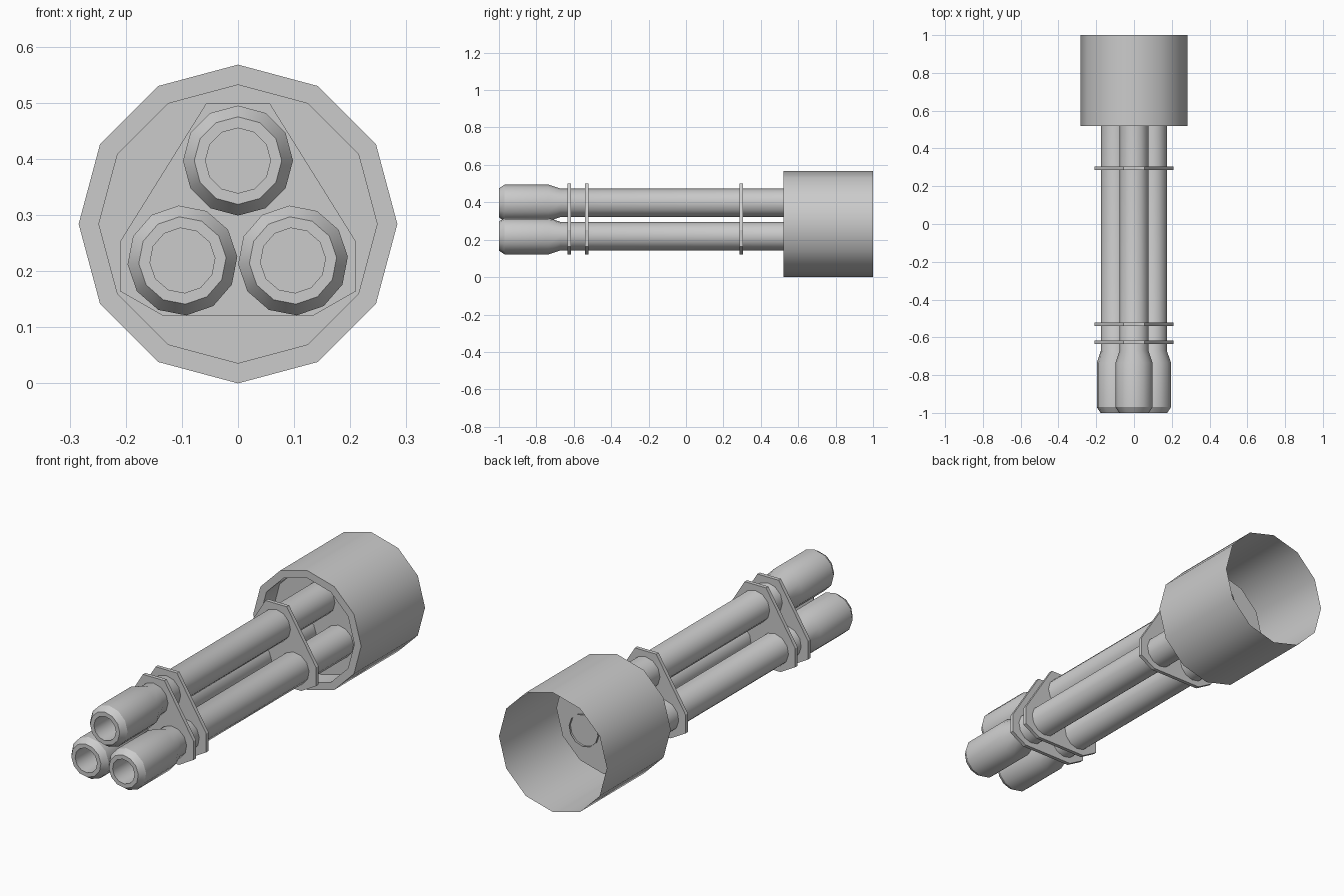
import bpy, bmesh
from math import sin, cos, pi, radians

if "Cube" in bpy.data.objects:
    bpy.data.objects.remove(bpy.data.objects["Cube"])

SIDES = 12


def finish(bm, name, smooth=True):
    bmesh.ops.recalc_face_normals(bm, faces=bm.faces)
    mesh = bpy.data.meshes.new(name)
    bm.to_mesh(mesh)
    bm.free()
    ob = bpy.data.objects.new(name, mesh)
    bpy.context.collection.objects.link(ob)
    if smooth:
        bpy.ops.object.select_all(action='DESELECT')
        ob.select_set(True)
        bpy.context.view_layer.objects.active = ob
        bpy.ops.object.shade_smooth_by_angle(angle=radians(32))
    return ob


def lathe(name, profile, cx, cz, turn=0.0):
    """Sweep (y, radius) points round a y axis; the last ring is capped."""
    bm = bmesh.new()
    rings = []
    for y, r in profile:
        rings.append([bm.verts.new((cx + r * sin(turn + 2 * pi * i / SIDES), y,
                                    cz + r * cos(turn + 2 * pi * i / SIDES)))
                      for i in range(SIDES)])
    for a, b in zip(rings, rings[1:]):
        for i in range(SIDES):
            j = (i + 1) % SIDES
            bm.faces.new((a[i], a[j], b[j], b[i]))
    bm.faces.new(rings[-1])
    return finish(bm, name)


# Housing: thin shell open at the back, with a shallow recess in the front
lathe("housing", [(1.0, 0.284), (0.52, 0.284), (0.52, 0.248), (0.62, 0.248)], 0, 0.284)

# Three barrels with swollen, chamfered muzzles and a blind bore
barrel = [(0.63, 0.076), (-0.67, 0.076), (-0.735, 0.098), (-0.97, 0.098),
          (-1.0, 0.078), (-1.0, 0.058), (-0.85, 0.058)]
for name, x, z, turn in (("barrel_top", 0, 0.397, 0),
                         ("barrel_left", -0.099, 0.219, radians(-4)),
                         ("barrel_right", 0.098, 0.219, radians(-4))):
    lathe(name, barrel, x, z, turn)

# Clamp plates that tie the barrels together
half = [(0.056, 0.50), (0.21, 0.253), (0.21, 0.164), (0.133, 0.12)]
outline = half + [(-x, z) for x, z in reversed(half)]
for name, y in (("clamp_front", -0.625), ("clamp_middle", -0.53), ("clamp_rear", 0.295)):
    bm = bmesh.new()
    face = bm.faces.new([bm.verts.new((x, y - 0.009, z)) for x, z in outline])
    ext = bmesh.ops.extrude_face_region(bm, geom=[face], use_keep_orig=True)
    bmesh.ops.translate(bm, vec=(0, 0.018, 0),
                        verts=[v for v in ext["geom"] if isinstance(v, bmesh.types.BMVert)])
    finish(bm, name, smooth=False)
